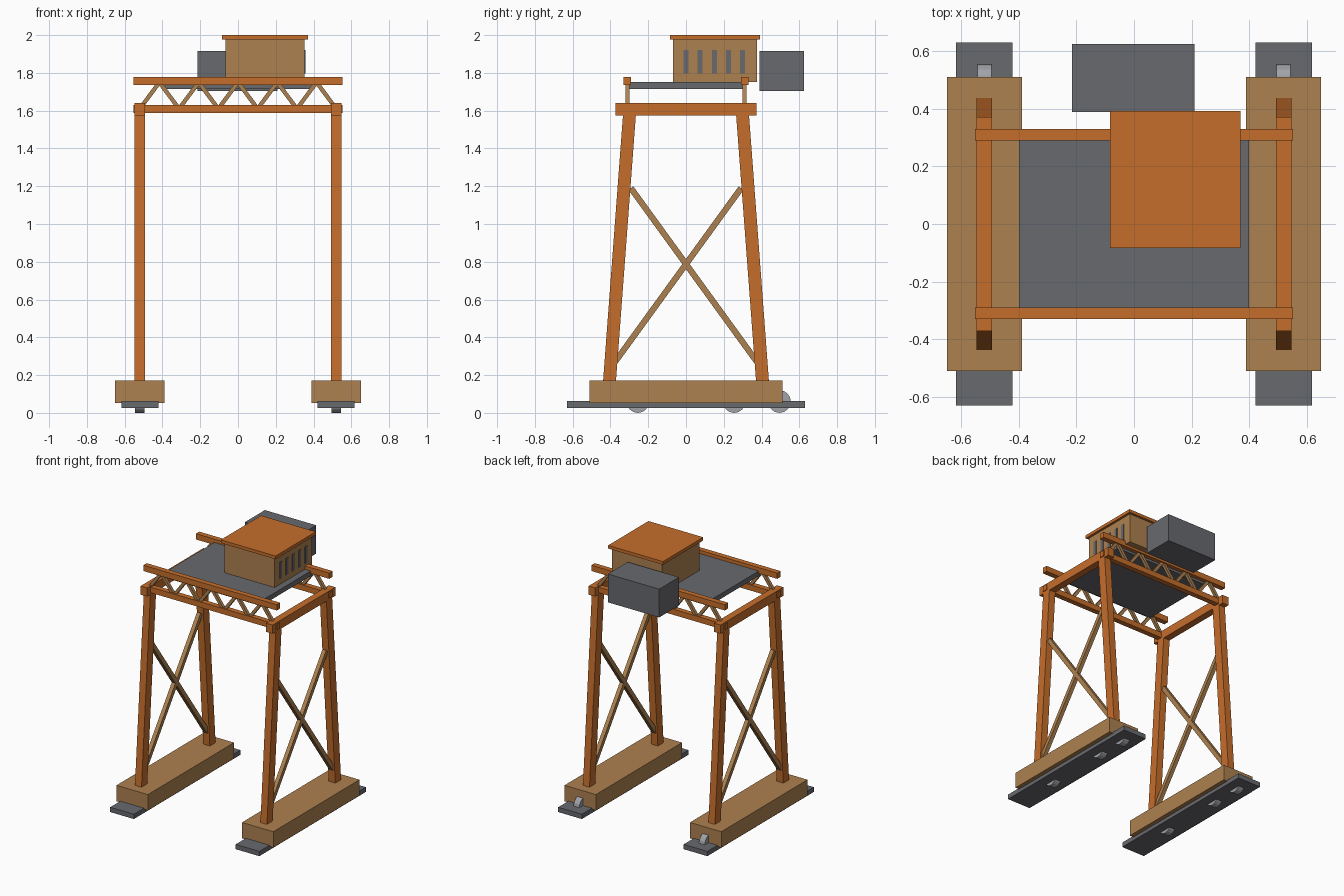
import bpy
import math
from mathutils import Vector

cube = bpy.data.objects.get("Cube")
if cube:
    bpy.data.objects.remove(cube, do_unlink=True)


def material(name, rgb):
    m = bpy.data.materials.new(name)
    m.use_nodes = True
    m.diffuse_color = (*rgb, 1)
    m.node_tree.nodes["Principled BSDF"].inputs["Base Color"].default_value = (*rgb, 1)
    return m


ORANGE = material("orange_paint", (0.56, 0.155, 0.024))
TAN = material("tan_paint", (0.42, 0.22, 0.08))
GREY = material("dark_grey", (0.14, 0.142, 0.157))
STEEL = material("light_steel", (0.35, 0.365, 0.39))


def finish(name, mat):
    ob = bpy.context.object
    ob.name = name
    ob.data.materials.append(mat)
    return ob


def box(name, mat, xs, ys, zs):
    """Axis-aligned box from its extents."""
    lo, hi = Vector((xs[0], ys[0], zs[0])), Vector((xs[1], ys[1], zs[1]))
    bpy.ops.mesh.primitive_cube_add(size=1, location=(lo + hi) / 2)
    ob = finish(name, mat)
    ob.scale = hi - lo
    return ob


def strut(name, mat, a, b, wide, deep):
    """Square-ended bar from a to b; wide runs along world x when it leans in y."""
    a, b = Vector(a), Vector(b)
    d = b - a
    bpy.ops.mesh.primitive_cube_add(size=1, location=(a + b) / 2)
    ob = finish(name, mat)
    ob.scale = (wide, deep, d.length)
    if abs(d.x) > abs(d.y):
        ob.rotation_euler = (0, math.atan2(d.x, d.z), 0)
    else:
        ob.rotation_euler = (math.atan2(-d.y, d.z), 0, 0)
    return ob


LEG_X = 0.52
TRUSS_Y = 0.31

# Side frames: undercarriage, legs, cross braces and top beam
for side, s in (("left", 1), ("right", -1)):
    x = s * LEG_X
    box(f"{side}_sill", TAN, (x - 0.13, x + 0.13), (-0.51, 0.51), (0.053, 0.172))
    box(f"{side}_rail_plate", GREY, (x - 0.098, x + 0.098), (-0.63, 0.63), (0.026, 0.062))
    box(f"{side}_top_beam", ORANGE, (x - 0.027, x + 0.027), (-0.372, 0.372), (1.575, 1.64))
    for i, y in enumerate((-0.255, 0.255, 0.495)):
        bpy.ops.mesh.primitive_cylinder_add(vertices=16, radius=0.06, depth=0.048,
                                            location=(x, y, 0.06),
                                            rotation=(0, math.pi / 2, 0))
        finish(f"{side}_wheel_{i + 1}", STEEL)
    for end, e in (("back", 1), ("front", -1)):
        strut(f"{side}_{end}_leg", ORANGE, (x, e * 0.41, 0.1), (x, e * 0.297, 1.61), 0.054, 0.068)
        strut(f"{side}_{end}_brace", TAN, (x, e * 0.292, 1.19), (x, -e * 0.372, 0.275), 0.03, 0.032)

# Trusses along the front and back
for end, e in (("back", 1), ("front", -1)):
    y = e * TRUSS_Y
    ys = (y - 0.02, y + 0.02)
    box(f"{end}_lower_chord", ORANGE, (-0.553, 0.553), ys, (1.588, 1.63))
    box(f"{end}_upper_chord", ORANGE, (-0.553, 0.553), ys, (1.735, 1.778))
    step = 2 * LEG_X / 10
    for i in range(10):
        za, zb = (1.61, 1.75) if i % 2 == 0 else (1.75, 1.61)
        x = -LEG_X + i * step
        strut(f"{end}_web_{i + 1}", TAN, (x, y, za), (x + step, y, zb), 0.022, 0.022)

# Deck, cabin and counterweight
box("deck", GREY, (-0.4, 0.4), (-0.3, 0.3), (1.716, 1.753))
box("cabin", TAN, (-0.065, 0.352), (-0.068, 0.375), (1.753, 1.977))
box("cabin_roof", ORANGE, (-0.084, 0.37), (-0.084, 0.393), (1.976, 2.0))
box("counterweight", GREY, (-0.215, 0.21), (0.39, 0.625), (1.705, 1.917))

# Row of tall windows on the left cabin wall
for i in range(5):
    y = i * 0.075
    box(f"cabin_window_{i + 1}", GREY, (0.35, 0.357), (y - 0.013, y + 0.013), (1.797, 1.922))
